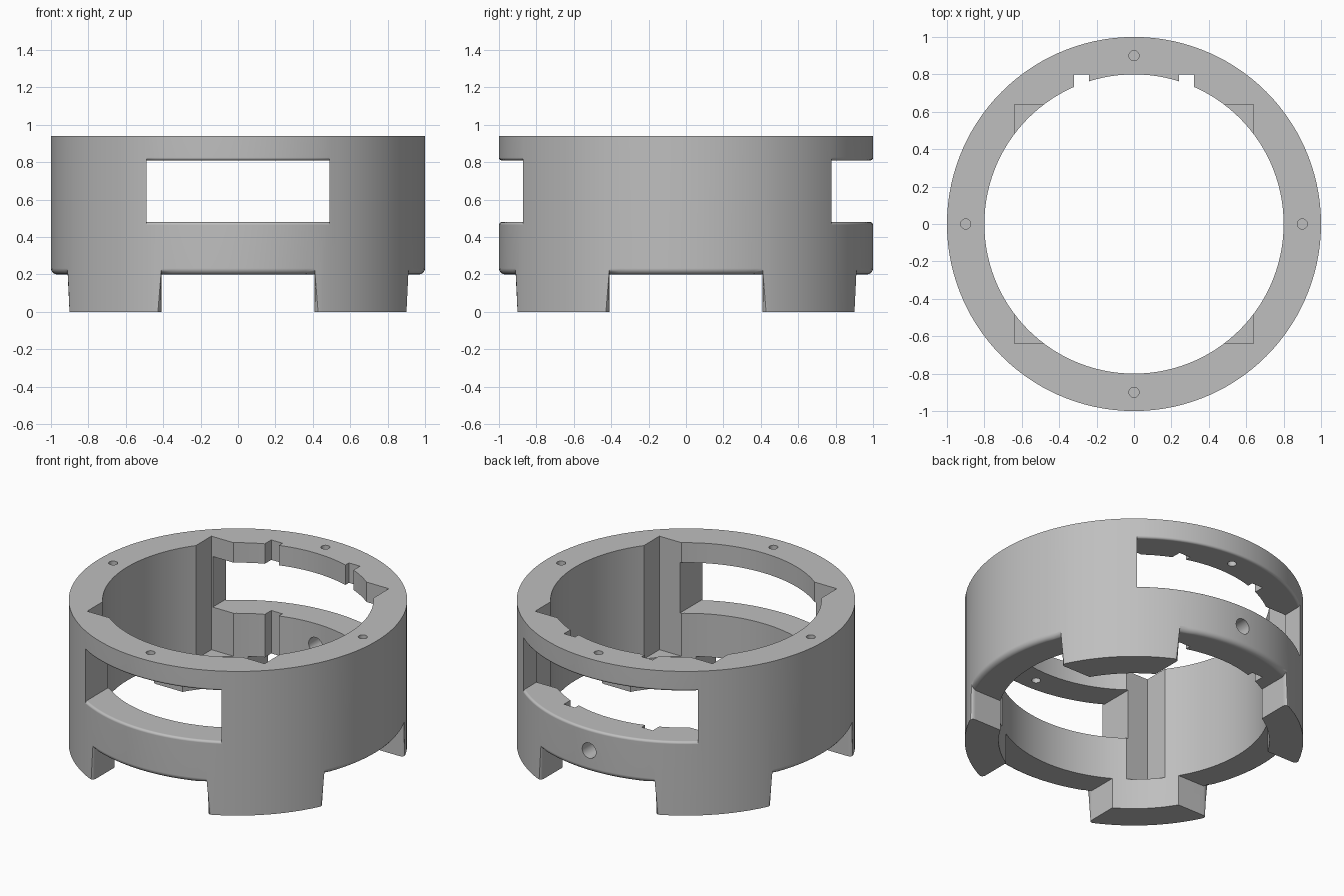
import bpy, bmesh
from math import asin, cos, sin, pi, radians
from mathutils import Matrix, Vector

if "Cube" in bpy.data.objects:
    bpy.data.objects.remove(bpy.data.objects["Cube"], do_unlink=True)

R_OUT, R_IN, TOP, FLOOR = 1.0, 0.8, 0.94, 0.2
LEG, POCKET = 0.41, 0.64
WIN_LOW, WIN_HIGH, WIN_FRONT, WIN_BACK = 0.48, 0.81, 0.49, 0.63


def make_object(name, bm):
    mesh = bpy.data.meshes.new(name)
    bm.to_mesh(mesh)
    bm.free()
    obj = bpy.data.objects.new(name, mesh)
    bpy.context.collection.objects.link(obj)
    return obj


def box(name, x, y, z):
    bm = bmesh.new()
    bmesh.ops.create_cube(bm, size=1)
    for v in bm.verts:
        v.co = Vector([a + (b - a) * (c + 0.5) for c, (a, b) in zip(v.co, (x, y, z))])
    return make_object(name, bm)


def rod(name, center, radius, length, tilt=0):
    bm = bmesh.new()
    bmesh.ops.create_cone(bm, cap_ends=True, segments=24, radius1=radius, radius2=radius, depth=length,
                          matrix=Matrix.Translation(center) @ Matrix.Rotation(tilt, 4, 'X'))
    return make_object(name, bm)


# Angles around the ring, with a column at every cut so fillets stay clean
half = [asin(v) for v in (0, LEG, WIN_FRONT, WIN_BACK)]
marks = half + [pi / 2 - a for a in reversed(half)]
steps = (8, 2, 3, 4, 3, 2, 8)
quarter = [a + (b - a) * i / n for a, b, n in zip(marks, marks[1:], steps) for i in range(n)]
angles = [q * pi / 2 + a for q in range(4) for a in quarter]

# Plain tube
bm = bmesh.new()
loops = [[bm.verts.new((r * cos(a), r * sin(a), z)) for a in angles]
         for r, z in ((R_OUT, 0), (R_OUT, TOP), (R_IN, TOP), (R_IN, 0))]
for k in range(4):
    low, high = loops[k], loops[(k + 1) % 4]
    for i in range(len(angles)):
        j = (i + 1) % len(angles)
        bm.faces.new((low[i], low[j], high[j], high[i]))
bmesh.ops.recalc_face_normals(bm, faces=bm.faces)
ring = make_object("ring_housing", bm)

# Cutters: gaps between legs, windows, corner pockets, key notches, holes
wide = (-1.2, 1.2)
cutters = [
    box("leg_gap_x", (-LEG, LEG), wide, (-0.1, FLOOR)),
    box("leg_gap_y", wide, (-LEG, LEG), (-0.1, FLOOR)),
    box("front_window", (-WIN_FRONT, WIN_FRONT), (-1.2, -0.5), (WIN_LOW, WIN_HIGH)),
    box("corner_pockets", (-POCKET, POCKET), (-POCKET, POCKET), (FLOOR, 1.1)),
    box("back_window", (-WIN_BACK, WIN_BACK), (0.55, 1.2), (WIN_LOW, WIN_HIGH)),
    box("left_notch", (0.24, 0.32), (0.6, 0.8), (0.1, 1.1)),
    box("right_notch", (-0.32, -0.24), (0.6, 0.8), (0.1, 1.1)),
    rod("back_hole", (0, 0.9, 0.34), 0.05, 0.5, pi / 2),
]
for x, y in ((0.9, 0), (-0.9, 0), (0, 0.9), (0, -0.9)):
    cutters.append(rod("screw_hole", (x, y, 0.88), 0.027, 0.2))

for cutter in cutters:
    cutter.hide_render = True
    mod = ring.modifiers.new(cutter.name, 'BOOLEAN')
    mod.operation, mod.solver, mod.object = 'DIFFERENCE', 'EXACT', cutter
bpy.context.view_layer.update()
carved = bpy.data.meshes.new_from_object(ring.evaluated_get(bpy.context.evaluated_depsgraph_get()))
ring.modifiers.clear()
ring.data = carved
for cutter in cutters:
    bpy.data.objects.remove(cutter, do_unlink=True)

# Fillets on the outer edges of the lower rim, legs and windows
bm = bmesh.new()
bm.from_mesh(carved)
bmesh.ops.remove_doubles(bm, verts=bm.verts, dist=0.001)


def outer_edges(z_min, z_max):
    found = []
    for e in bm.edges:
        on_skin = all(v.co.xy.length > 0.995 and z_min < v.co.z < z_max for v in e.verts)
        if on_skin and len(e.link_faces) == 2 and e.calc_face_angle() > radians(35):
            found.append(e)
    return found


for z_min, z_max, size in ((-0.01, 0.25, 0.033), (0.45, 0.85, 0.015)):
    edges = [e for e in outer_edges(z_min, z_max) if max(v.co.z for v in e.verts) > 0.05]
    bmesh.ops.bevel(bm, geom=edges, offset=size, offset_type='OFFSET', segments=4,
                    profile=0.5, affect='EDGES', clamp_overlap=False)
bm.to_mesh(carved)
bm.free()

# One grey material
grey = bpy.data.materials.new("plain_grey")
grey.use_nodes = True
colour = (0.52, 0.52, 0.52, 1)
grey.diffuse_color = colour
grey.node_tree.nodes["Principled BSDF"].inputs["Base Color"].default_value = colour
carved.materials.clear()
carved.materials.append(grey)

# Smooth curves, sharp corners
bpy.ops.object.select_all(action='DESELECT')
ring.select_set(True)
bpy.context.view_layer.objects.active = ring
bpy.ops.object.shade_smooth_by_angle(angle=radians(35))
weighted = ring.modifiers.new("weighted_normals", 'WEIGHTED_NORMAL')
weighted.keep_sharp = True
